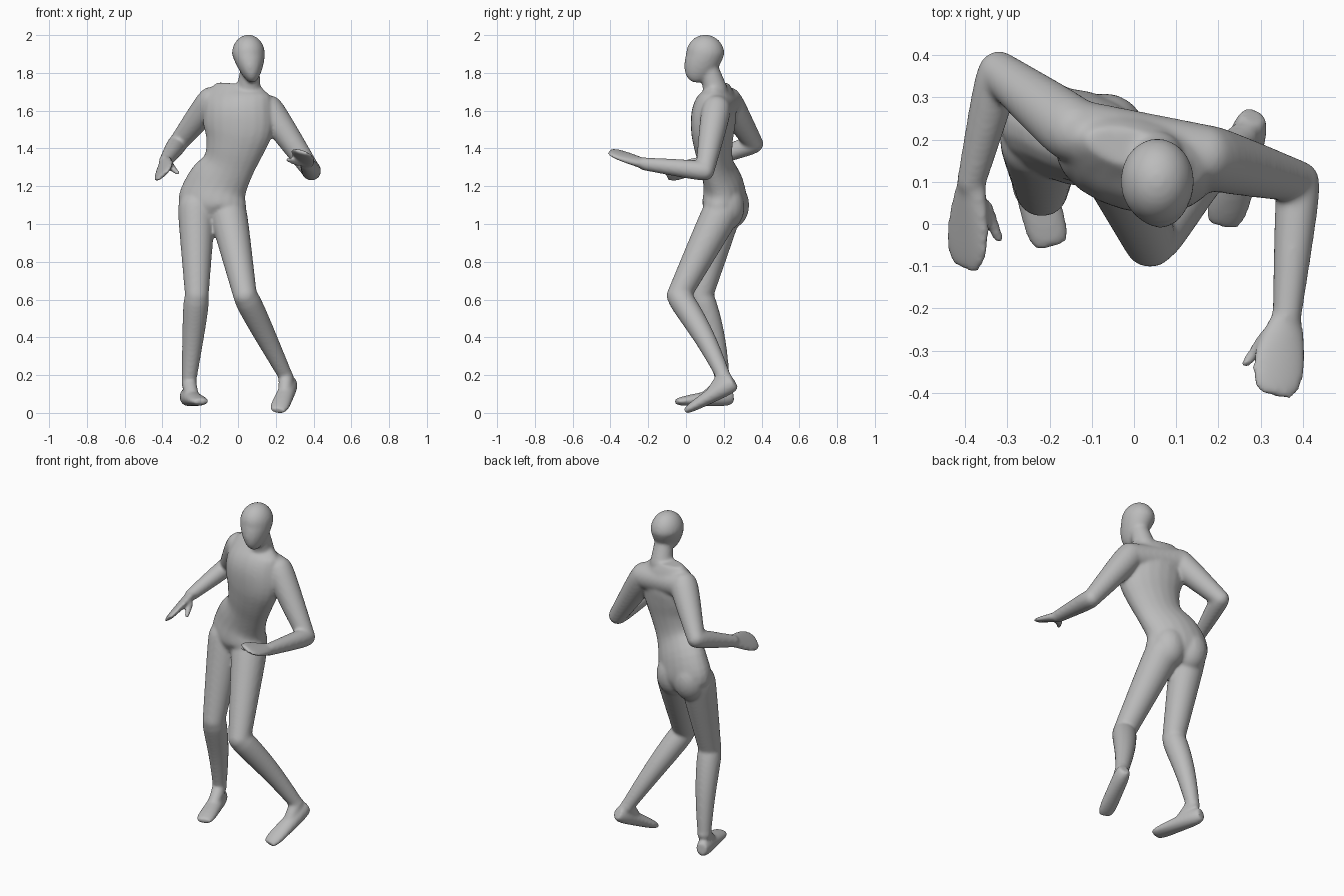
import bpy, bmesh, math
from mathutils import Vector, Matrix

cube = bpy.data.objects.get("Cube")
if cube:
    bpy.data.objects.remove(cube, do_unlink=True)

SIDES, STEPS = 20, 16
SIDEWAYS = Vector((1, 0, 0))
UPWARD = Vector((0, 0, 1))
BACKWARD = Vector((0, 1, 0))
bm = bmesh.new()


def loft(sections, across):
    """Closed tube through (center, width, depth) ovals; 'across' is the width direction."""
    rings = []
    last = len(sections) - 1
    for i, (center, width, depth) in enumerate(sections):
        ahead = sections[min(i + 1, last)][0]
        behind = sections[max(i - 1, 0)][0]
        along = (ahead - behind).normalized()
        u = (across - along * across.dot(along)).normalized()
        v = along.cross(u)
        ring = []
        for k in range(SIDES):
            angle = math.tau * k / SIDES
            offset = u * math.cos(angle) * width + v * math.sin(angle) * depth
            ring.append(bm.verts.new(center + offset))
        rings.append(ring)
    for low, high in zip(rings, rings[1:]):
        for k in range(SIDES):
            n = (k + 1) % SIDES
            bm.faces.new((low[k], low[n], high[n], high[k]))
    bm.faces.new(rings[0][::-1])
    bm.faces.new(rings[-1])


def ball(center, radii):
    """Ellipsoid; returns its vertices for further shaping."""
    matrix = Matrix.Translation(center) @ Matrix.Diagonal((*radii, 1))
    return bmesh.ops.create_uvsphere(
        bm, u_segments=SIDES, v_segments=STEPS, radius=1, matrix=matrix)["verts"]


def limb(start, end, start_radius, end_radius, bulge=0, bow=0):
    """Tapered limb with rounded ends, a muscle bulge in its upper half and a backward bow."""
    sections = []
    for i in range(STEPS + 1):
        t = i / STEPS
        radius = start_radius + (end_radius - start_radius) * t
        radius += bulge * math.sin(math.pi * math.sqrt(t))
        center = start.lerp(end, t) + BACKWARD * bow * math.sin(math.pi * t)
        sections.append((center, radius, radius))
    upright = abs(end.z - start.z) > abs(end.y - start.y)
    loft(sections, SIDEWAYS if upright else UPWARD)
    for center, radius in ((start, start_radius), (end, end_radius)):
        ball(center, [radius] * 3)


def hand(wrist, tip, thumb_tip, across):
    """Flat mitten hand, widest at the knuckles, with a bent thumb."""
    sections = []
    for i in range(STEPS):
        t = i / STEPS
        rounding = math.sqrt(1 - t ** 9)
        width = (.037 + .03 * math.sin(.8 * math.pi * t)) * rounding
        sections.append((wrist.lerp(tip, t), width, (.028 - .015 * t) * rounding))
    loft(sections, across)
    base = wrist.lerp(tip, .2)
    bend = base.lerp(thumb_tip, .5) - (tip - wrist).normalized() * .03
    limb(base, bend, .024, .02)
    limb(bend, thumb_tip, .02, .013)


def foot(ankle, heel, toe):
    """Wedge foot, tall at the heel and broad at the toes, joined by the instep."""
    sections = []
    for i in range(1, STEPS):
        t = i / STEPS
        rounding = math.sqrt(1 - abs(2 * t - 1) ** 5)
        width = (.042 + .014 * t) * rounding
        sections.append((heel.lerp(toe, t), width, (.057 - .037 * t) * rounding))
    loft(sections, SIDEWAYS)
    limb(ankle, heel.lerp(toe, .5), .04, .034)


def soft_curve(keys):
    """Smooth run of values through the given key rows."""
    padded = [keys[0], *keys, keys[-1]]
    for a, b, c, d in zip(padded, padded[1:], padded[2:], padded[3:]):
        for i in range(STEPS // 4):
            t = i * 4 / STEPS
            yield [q + t / 2 * (r - p + t * (2 * p - 5 * q + 4 * r - s + t * (3 * (q - r) + s - p)))
                   for p, q, r, s in zip(a, b, c, d)]
    yield keys[-1]


# Torso from crotch to collar: center, half width, half depth
torso = [(-.13, .2, 1.03, .1, .08), (-.138, .205, 1.1, .182, .112), (-.112, .197, 1.2, .168, .104),
         (-.055, .165, 1.3, .14, .086), (-.02, .147, 1.4, .157, .096), (0, .142, 1.5, .188, .11),
         (0, .15, 1.6, .188, .112), (0, .17, 1.68, .175, .085), (.005, .175, 1.74, .12, .045)]
loft([(Vector(row[:3]), row[3], row[4]) for row in soft_curve(torso)], Vector((1, -.25, 0)))

# Buttocks
for center in ((-.2, .235, 1.1), (-.07, .21, 1.09)):
    ball(center, (.1, .1, .125))

# Neck
limb(Vector((.055, .155, 1.71)), Vector((.065, .12, 1.83)), .065, .05)

# Egg-shaped head, drawn down and forward to a narrow chin
crown = Vector((.055, .102, 1.9))
for vert in ball(crown, (.088, .102, .102)):
    drop = max(crown.z - vert.co.z, 0)
    vert.co.x -= (vert.co.x - crown.x) * drop * 3
    vert.co += Vector((.2, -.45, -.5)) * drop

# Arms: shoulder, elbow, wrist, finger tip, thumb tip, hand width direction
arms = [((.165, .16, 1.605), (.39, .1, 1.28), (.362, -.22, 1.318),
         (.33, -.42, 1.39), (.265, -.33, 1.34), (.93, 0, -.35)),
        ((-.14, .22, 1.65), (-.32, .36, 1.425), (-.385, .1, 1.33),
         (-.4, -.12, 1.25), (-.32, -.035, 1.27), (.7, 0, .7))]
for arm in arms:
    shoulder, elbow, wrist, tip, thumb_tip, across = map(Vector, arm)
    limb(shoulder, elbow, .076, .05, .004)
    limb(elbow, wrist, .05, .035, .004)
    hand(wrist, tip, thumb_tip, across)

# Shoulder girdle
limb(Vector(arms[0][0]), Vector(arms[1][0]), .076, .076)

# Legs: hip, knee, ankle, heel, toe
legs = [((-.05, .18, 1.05), (.038, -.04, .62), (.255, .2, .19),
         (.288, .275, .175), (.205, -.02, 0)),
        ((-.22, .2, 1.08), (-.218, .08, .62), (-.26, .195, .16),
         (-.285, .27, .09), (-.19, -.075, .057))]
for leg in legs:
    hip, knee, ankle, heel, toe = map(Vector, leg)
    limb(hip, knee, .098, .063, .002)
    limb(knee, ankle, .063, .038, .008, .014)
    foot(ankle, heel, toe)

bmesh.ops.recalc_face_normals(bm, faces=bm.faces)
mesh = bpy.data.meshes.new("body")
bm.to_mesh(mesh)
bm.free()
body = bpy.data.objects.new("body", mesh)
bpy.context.collection.objects.link(body)

# Fuse the parts into one soft skin
fuse = body.modifiers.new("fuse", 'REMESH')
fuse.mode = 'VOXEL'
fuse.voxel_size = .008
fuse.use_smooth_shade = True
soften = body.modifiers.new("soften", 'SMOOTH')
soften.factor = .5
soften.iterations = 14

# Plain grey finish
grey = bpy.data.materials.new("plain grey")
grey.use_nodes = True
color = (.5, .5, .5, 1)
grey.diffuse_color = color
grey.node_tree.nodes["Principled BSDF"].inputs["Base Color"].default_value = color
mesh.materials.append(grey)
